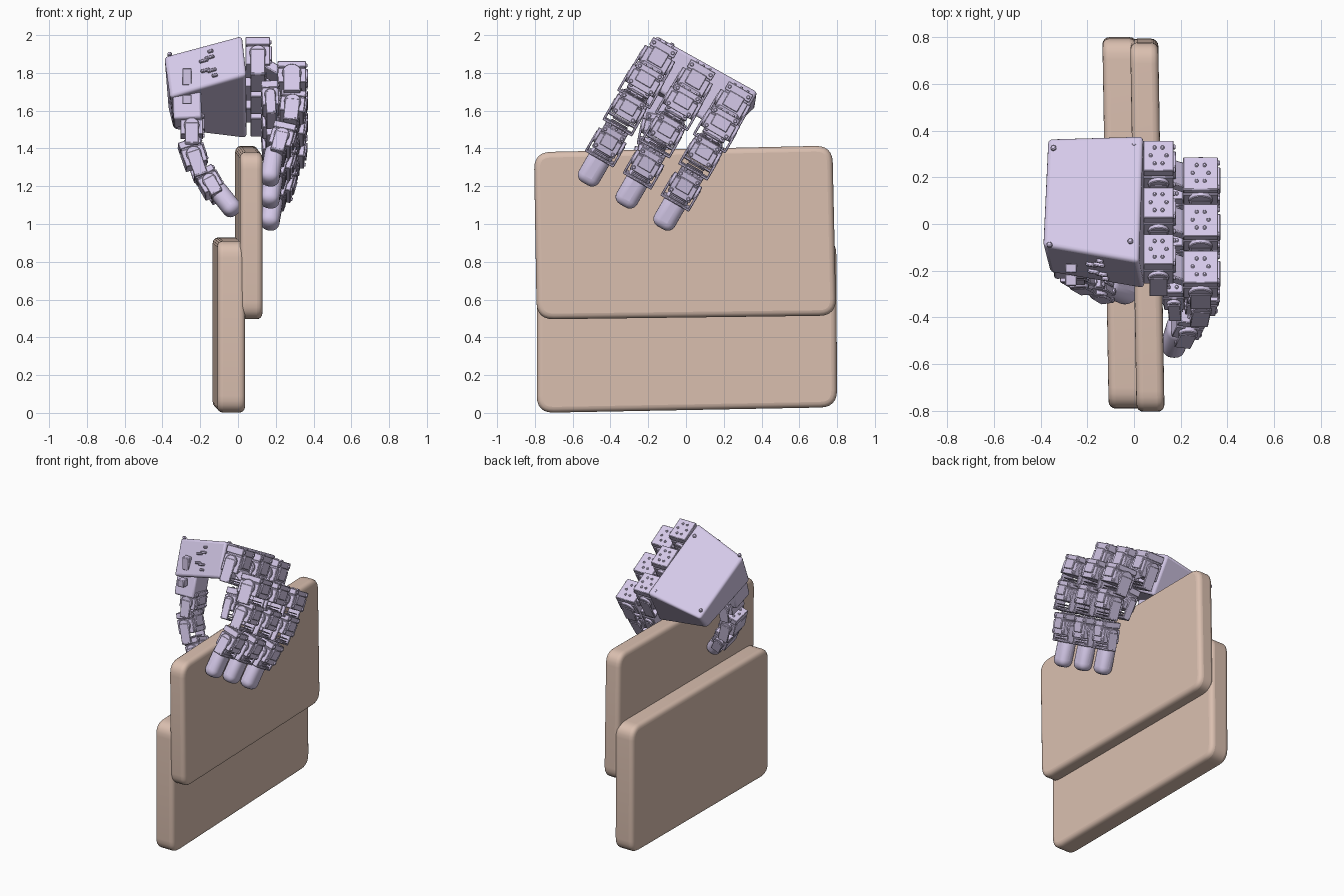
import bpy, bmesh, math
from mathutils import Matrix, Vector

if "Cube" in bpy.data.objects:
    bpy.data.objects.remove(bpy.data.objects["Cube"])


def material(name, col):
    m = bpy.data.materials.new(name)
    m.diffuse_color = (*col, 1)
    m.use_nodes = True
    m.node_tree.nodes["Principled BSDF"].inputs["Base Color"].default_value = m.diffuse_color
    return m


TAN = material("tan", (0.70, 0.52, 0.43))
LILAC = material("lilac", (0.66, 0.58, 0.81))


def finish(name, bm, mat, bevel=0.0, segs=1, angle=30):
    bmesh.ops.recalc_face_normals(bm, faces=bm.faces[:])
    me = bpy.data.meshes.new(name)
    bm.to_mesh(me)
    bm.free()
    ob = bpy.data.objects.new(name, me)
    bpy.context.collection.objects.link(ob)
    me.materials.append(mat)
    if bevel:
        b = ob.modifiers.new("bevel", 'BEVEL')
        b.width, b.segments, b.limit_method = bevel, segs, 'ANGLE'
        b.angle_limit = math.radians(40)
    bpy.ops.object.select_all(action='DESELECT')
    ob.select_set(True)
    bpy.context.view_layer.objects.active = ob
    bpy.ops.object.shade_smooth_by_angle(angle=math.radians(angle))
    return ob


def box(bm, M, c, s):
    bmesh.ops.create_cube(bm, size=1, matrix=M @ Matrix.Translation(c) @ Matrix.Diagonal((*s, 1)))


def disc(bm, M, c, r, h, axis='Z', n=12):
    R = {'Z': Matrix(), 'Y': Matrix.Rotation(math.pi / 2, 4, 'X'),
         'X': Matrix.Rotation(math.pi / 2, 4, 'Y')}[axis]
    bmesh.ops.create_cone(bm, cap_ends=True, segments=n, radius1=r, radius2=r, depth=h,
                          matrix=M @ Matrix.Translation(c) @ R)


def frame(p, d, axis):
    """Local frame: -z runs along the digit, y is the hinge axis, x is outward."""
    z = -Vector(d).normalized()
    y = Vector(axis)
    y = (y - y.dot(z) * z).normalized()
    x = y.cross(z)
    M = Matrix((x, y, z)).transposed().to_4x4()
    M.translation = p
    return M


# ---- stepped board: two overlapping rounded panels ----
def panel(name, x0, x1, corners, r=0.09, soft=0.03):
    bm = bmesh.new()
    ring = []
    n = len(corners)
    for i, (y, z) in enumerate(corners):
        p = Vector((y, z))
        a = (Vector(corners[i - 1]) - p).normalized() * r + p
        b = (Vector(corners[(i + 1) % n]) - p).normalized() * r + p
        for k in range(7):
            t = k / 6
            ring.append(a * (1 - t) ** 2 + p * 2 * t * (1 - t) + b * t * t)
    vs = [bm.verts.new((x0 - 0.017 * q.x, q.x, q.y)) for q in ring]
    f = bm.faces.new(vs)
    ext = bmesh.ops.extrude_face_region(bm, geom=[f])
    bmesh.ops.translate(bm, vec=(x1 - x0, 0, 0),
                        verts=[v for v in ext['geom'] if isinstance(v, bmesh.types.BMVert)])
    return finish(name, bm, TAN, soft, 4, 40)


panel("board_lower_panel", -0.122, 0.025, [(-0.79, 0.0), (0.8, 0.03), (0.795, 0.93), (-0.79, 0.91)])
panel("board_upper_panel", -0.003, 0.117, [(-0.79, 0.495), (0.795, 0.515), (0.775, 1.415), (-0.805, 1.38)])

# ---- palm housing: tapered block ----
bm = bmesh.new()
A, B, C, D = [Vector(p) for p in ((-0.39, -0.09, 1.89), (0.02, -0.16, 2.0), (0.04, 0.38, 1.70), (-0.37, 0.37, 1.62))]
a, b, c, d = [Vector(p) for p in ((-0.36, -0.21, 1.67), (0.045, -0.28, 1.79), (0.045, 0.24, 1.45), (-0.34, 0.24, 1.5))]
v = [bm.verts.new(p) for p in (A, B, C, D, a, b, c, d)]
for q in ((0, 1, 2, 3), (7, 6, 5, 4), (0, 4, 5, 1), (1, 5, 6, 2), (2, 6, 7, 3), (3, 7, 4, 0)):
    bm.faces.new([v[i] for i in q])
finish("palm_housing", bm, LILAC, 0.018, 3)

# palm fittings: screws on the back of the hand, slots and ribs on the front side
bm = bmesh.new()
top = frame((A + B + C + D) / 4, (A - B).cross(A - D), C - B)
if top.col[2].z < 0:
    top = frame((A + B + C + D) / 4, (A - D).cross(A - B), C - B)
for sx in (-0.18, 0.17):
    for sy in (-0.24, 0.24):
        disc(bm, top, (sx, sy, 0.0), 0.012, 0.02)
side = frame((A + B + a + b) / 4, (B + b - A - a) * -1, b - B)
for x, y, h in ((-0.005, -0.03, 0.05), (0.03, 0.04, 0.05), (0.04, 0.075, 0.03)):
    for sg in (-1, 1):
        box(bm, side, (0, y * sg, x), (0.03, 0.015, h))
box(bm, Matrix.Translation((-0.27, -0.19, 1.78)), (0, 0, 0), (0.05, 0.04, 0.09))
box(bm, Matrix.Translation((-0.27, -0.24, 1.66)), (0, 0, 0), (0.05, 0.05, 0.05))
finish("palm_fittings", bm, LILAC, 0.004)


# ---- articulated digits ----
def servo(bm, M, s):
    w, u, h = s
    box(bm, M, (0, 0, -h * 0.16), (w, u, h * 0.66))              # motor case
    box(bm, M, (0, 0, h * 0.2), (w * 0.9, u * 0.9, h * 0.1))      # seam
    box(bm, M, (0, 0, h * 0.36), (w, u, h * 0.28))                # cap
    box(bm, M, (w * 0.5, 0, h * 0.02), (0.02, u * 0.6, h * 0.5))  # raised outer cover
    for sg in (-1, 1):
        disc(bm, M, (0, sg * u * 0.5, -h * 0.1), w * 0.34, 0.035, 'Y', 16)
        for q in (-1, 1):
            disc(bm, M, (w * 0.5, sg * u * 0.38, q * h * 0.36), 0.011, 0.016, 'X', 8)
    for k in range(6):
        ang = k * math.pi / 3
        disc(bm, M, (0.034 * math.cos(ang), 0.045 * math.sin(ang), h * 0.5), 0.009, 0.016, 'Z', 8)


def bracket(bm, M, w, u, length):
    for sg in (-1, 1):
        box(bm, M, (0, sg * (u / 2 + 0.014), -length / 2), (w, 0.013, length))
    box(bm, M, (0, 0, -length), (w, u + 0.04, 0.014))
    for k in range(3):                                            # cable ribs
        box(bm, M, (w * 0.25, 0, -length + 0.016 * k), (w * 0.7, u * 0.7, 0.007))


def digit(name, stations, axis, tip, tip_size):
    """stations: (position, direction, servo size, bracket length)"""
    bm = bmesh.new()
    for p, dr, s, length in stations:
        M = frame(Vector(p), dr, axis)
        servo(bm, M, s)
        if length:
            bracket(bm, M, s[0] * 0.6, s[1], length)
    finish(name + "_joints", bm, LILAC, 0.006)
    bm = bmesh.new()
    p, dr = tip
    box(bm, frame(Vector(p), dr, axis), (0, 0, 0), tip_size)
    finish(name + "_tip", bm, LILAC, min(tip_size) * 0.44, 5, 50)


TILT = Matrix.Rotation(math.radians(-30), 3, 'X')
for i in range(3):
    base = Vector((0, -0.15 + 0.2 * i, 1.88 - 0.117 * i))

    def at(x, drop):
        return base + TILT @ Vector((x, 0, -drop))

    def to(x, z):
        return TILT @ Vector((x, 0, z))

    digit("finger_%d" % (i + 1), [
        (at(0.105, 0.0), to(0, -1), (0.13, 0.15, 0.17), 0.15),
        (at(0.285, 0.13), to(0, -1), (0.15, 0.16, 0.13), 0.12),
        (at(0.17, 0.25), to(0.05, -1), (0.09, 0.13, 0.15), 0.13),
        (at(0.29, 0.30), to(-0.1, -1), (0.13, 0.14, 0.13), 0.12),
        (at(0.235, 0.50), to(-0.25, -1), (0.12, 0.135, 0.14), 0.11),
    ], TILT @ Vector((0, 1, 0)), (at(0.18, 0.66), to(-0.15, -1)), (0.1, 0.125, 0.22))
    # bridge plate joining knuckle and proximal joint
    bm = bmesh.new()
    M = frame(at(0.19, 0.09), to(0.85, -0.55), TILT @ Vector((0, 1, 0)))
    box(bm, M, (0, 0, 0), (0.05, 0.12, 0.16))
    finish("finger_%d_bridge" % (i + 1), bm, LILAC, 0.006)

# thumb: mount block, three joints and a tip pressing the near face of the board
bm = bmesh.new()
box(bm, frame((-0.27, -0.13, 1.63), (0.03, -0.3, -0.9), (0, 1, -0.4)), (0, 0, 0), (0.15, 0.16, 0.2))
finish("thumb_mount", bm, LILAC, 0.012, 2)
digit("thumb", [
    ((-0.245, -0.15, 1.52), (0, -0.2, -1), (0.12, 0.14, 0.12), 0.11),
    ((-0.24, -0.19, 1.37), (0.35, -0.2, -1), (0.12, 0.14, 0.14), 0.13),
    ((-0.155, -0.23, 1.22), (0.5, -0.3, -0.85), (0.11, 0.135, 0.13), 0.09),
], (0, 1, -0.25), ((-0.07, -0.27, 1.13), (0.6, -0.25, -0.75)), (0.1, 0.12, 0.2))
